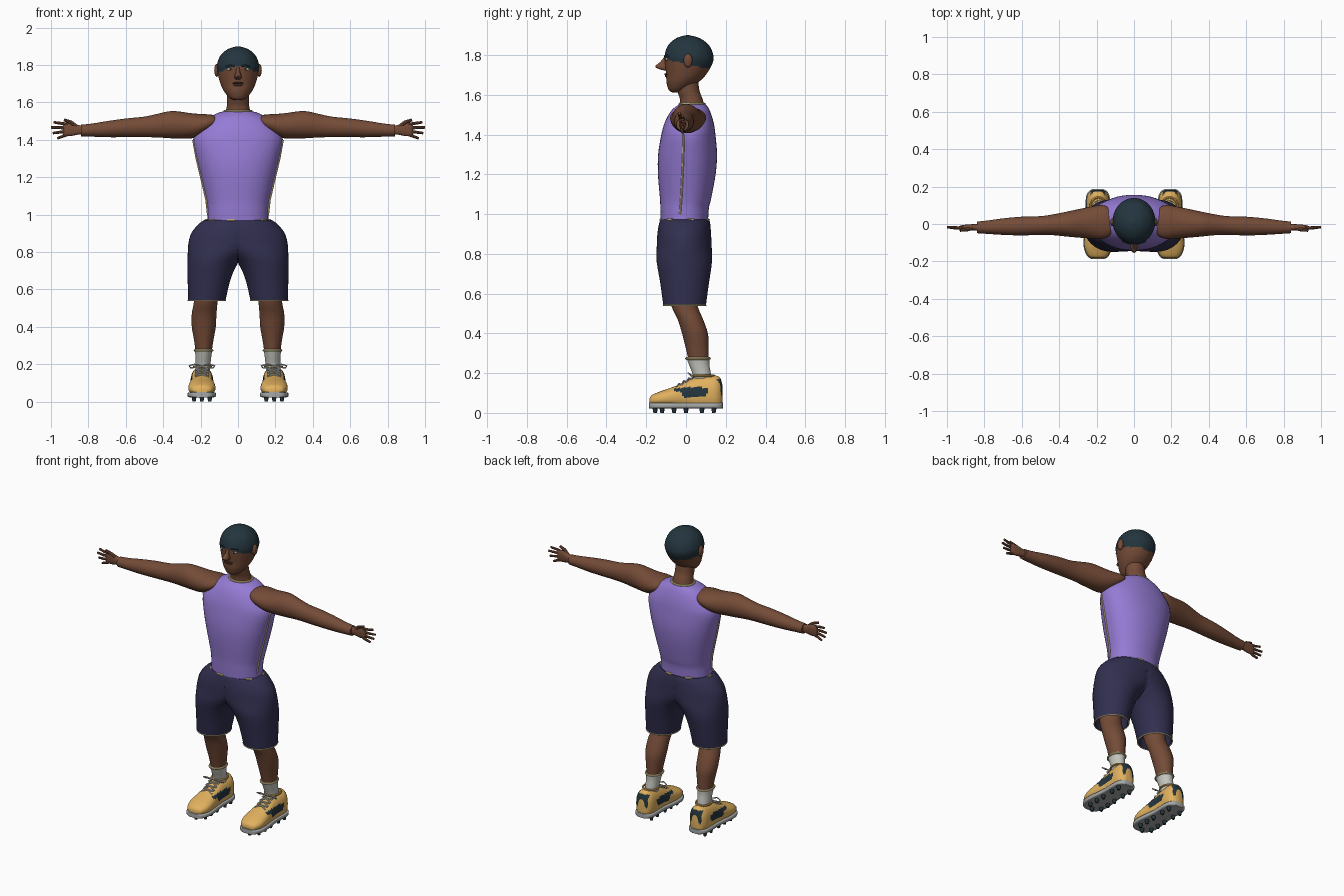
import bpy, bmesh, math
from mathutils import Matrix, Vector

if "Cube" in bpy.data.objects:
    bpy.data.objects.remove(bpy.data.objects["Cube"])


def material(name, r, g, b):
    m = bpy.data.materials.new(name)
    m.diffuse_color = [((c / 255 + 0.055) / 1.055) ** 2.4 for c in (r, g, b)] + [1]
    m.use_nodes = True
    m.node_tree.nodes["Principled BSDF"].inputs["Base Color"].default_value = m.diffuse_color
    return m


SKIN = material("brown skin", 116, 75, 55)
PURPLE = material("purple cloth", 149, 123, 212)
NAVY = material("navy cloth", 49, 47, 79)
DARK = material("dark slate", 36, 53, 62)
CREAM = material("cream trim", 224, 206, 152)
SOCK = material("sock grey", 196, 196, 190)
GOLD = material("golden leather", 225, 177, 95)
SOLE = material("sole grey", 165, 168, 166)
LIP = material("dark lip", 72, 42, 34)
WHITE = material("eye white", 205, 200, 190)


def finish(name, bm, mats, mirror):
    me = bpy.data.meshes.new(name)
    bm.to_mesh(me)
    bm.free()
    ob = bpy.data.objects.new(name, me)
    bpy.context.collection.objects.link(ob)
    for m in mats:
        me.materials.append(m)
    if mirror:
        ob.modifiers.new("Mirror", 'MIRROR')
    return ob


def smooth_rows(rows, k):
    """Catmull-Rom interpolation of section rows."""
    out = []
    for i in range(len(rows) - 1):
        p0, p1 = rows[max(i - 1, 0)], rows[i]
        p2, p3 = rows[i + 1], rows[min(i + 2, len(rows) - 1)]
        for j in range(k):
            t = j / k
            out.append([0.5 * (2 * b + (c - a) * t + (2 * a - 5 * b + 4 * c - d) * t * t
                               + (3 * b - a - 3 * c + d) * t ** 3)
                        for a, b, c, d in zip(p0, p1, p2, p3)])
    return out + [list(rows[-1])]


def loft(name, rows, mats, axis='z', n=32, k=4, p=2, low=None, rule=None,
         mirror=False, recess=0):
    """Rows are (position, centre a, centre b, radius a, radius b) along an axis."""
    rows = smooth_rows(rows, k)
    if recess:
        t, a, b, ra, rb = rows[-1]
        rows += [[t, a, b, ra * .93, rb * .93], [t + recess, a, b, ra * .85, rb * .85]]
    bm = bmesh.new()
    rings = []
    for t, a, b, ra, rb in rows:
        ring = []
        for i in range(n):
            c, s = math.cos(math.tau * i / n), math.sin(math.tau * i / n)
            u = a + ra * math.copysign(abs(c) ** (2 / p), c)
            v = b + rb * math.copysign(abs(s) ** (2 / p), s)
            if axis == 'z' and low is not None:
                u = max(u, low)
            if axis == 'y' and low is not None:
                v = max(v, low)
            ring.append(bm.verts.new({'z': (u, v, t), 'x': (t, u, v), 'y': (u, t, v)}[axis]))
        rings.append(ring)
    for r, q in zip(rings, rings[1:]):
        for i in range(n):
            bm.faces.new((r[i], r[(i + 1) % n], q[(i + 1) % n], q[i]))
    bm.faces.new(rings[0])
    bm.faces.new(rings[-1])
    bmesh.ops.recalc_face_normals(bm, faces=bm.faces)
    if axis == 'z' and low is not None:
        flat = [f for f in bm.faces if all(abs(v.co.x - low) < 1e-5 for v in f.verts)]
        bmesh.ops.delete(bm, geom=flat, context='FACES')
    for f in bm.faces:
        f.smooth = True
        if rule:
            f.material_index = rule(f.calc_center_median())
    return finish(name, bm, mats, mirror)


def ball(name, loc, scale, mat, mirror=False):
    bm = bmesh.new()
    bmesh.ops.create_uvsphere(bm, u_segments=16, v_segments=10, radius=1,
                              matrix=Matrix.Translation(loc) @ Matrix.Diagonal((*scale, 1)))
    return finish(name, bm, [mat], mirror)


def tube(name, pts, r, mat, cyclic=False, mirror=False, taper=1):
    cu = bpy.data.curves.new(name, 'CURVE')
    cu.dimensions = '3D'
    cu.bevel_depth, cu.bevel_resolution, cu.use_fill_caps = r, 2, True
    sp = cu.splines.new('POLY')
    sp.points.add(len(pts) - 1)
    for i, (q, co) in enumerate(zip(sp.points, pts)):
        q.co = (*co, 1)
        q.radius = 1 + (taper - 1) * i / (len(pts) - 1)
    sp.use_cyclic_u = cyclic
    tmp = bpy.data.objects.new(name + "_path", cu)
    bpy.context.collection.objects.link(tmp)
    me = bpy.data.meshes.new_from_object(tmp.evaluated_get(bpy.context.evaluated_depsgraph_get()))
    bm = bmesh.new()
    bm.from_mesh(me)
    bpy.data.objects.remove(tmp)
    bpy.data.meshes.remove(me)
    for f in bm.faces:
        f.material_index = 0
    return finish(name, bm, [mat], mirror)


def hoop(name, x, y, z, rx, ry, r, mat, mirror=False):
    pts = [(x + rx * math.cos(math.tau * i / 32), y + ry * math.sin(math.tau * i / 32), z)
           for i in range(32)]
    return tube(name, pts, r, mat, True, mirror)


# Head with a close hair cap
def hair_rule(c):
    line = 1.755 - 0.22 * c.y
    if c.y < 0:
        line += max(0, 0.018 * (1 - abs(c.x) / 0.07))
    return int(c.z > line)


loft("head", [(1.612, 0, -.05, .02, .02), (1.625, 0, -.043, .046, .044), (1.66, 0, -.02, .075, .078),
              (1.70, 0, 0, .094, .1), (1.76, 0, .014, .11, .12), (1.80, 0, .015, .113, .122),
              (1.85, 0, .013, .094, .102), (1.885, 0, .01, .054, .058), (1.90, 0, .008, .006, .006)],
     [SKIN, DARK], n=48, k=7, rule=hair_rule)
loft("neck", [(1.68, 0, .005, .06, .055), (1.62, 0, .012, .058, .056), (1.58, 0, .026, .06, .057),
              (1.54, 0, .032, .068, .062)], [SKIN])
loft("nose", [(1.79, 0, -.1, .008, .01), (1.765, 0, -.112, .011, .018), (1.742, 0, -.122, .018, .033),
              (1.728, 0, -.112, .017, .02), (1.722, 0, -.1, .008, .008)], [SKIN], n=16)
ball("ear", (.113, .01, 1.772), (.014, .022, .035), SKIN, True)
ball("eye", (.042, -.096, 1.778), (.019, .007, .007), WHITE, True)
ball("pupil", (.041, -.101, 1.778), (.006, .004, .006), DARK, True)
tube("eyebrow", [(.018, -.107, 1.793), (.042, -.101, 1.799), (.066, -.086, 1.793)], .004, DARK, mirror=True)
ball("upper_lip", (0, -.098, 1.703), (.03, .011, .006), LIP)
ball("lower_lip", (0, -.095, 1.693), (.025, .011, .006), SKIN)

# Sleeveless shirt with collar and side seams
loft("shirt", [(1.552, 0, .032, .072, .06), (1.545, 0, .03, .105, .075), (1.515, 0, .022, .16, .1),
               (1.46, 0, .016, .212, .123), (1.40, 0, .012, .24, .136), (1.30, 0, .008, .222, .148),
               (1.20, 0, .004, .198, .145), (1.08, 0, -.002, .17, .129), (1.03, 0, -.007, .163, .122),
               (.965, 0, -.008, .162, .119)], [PURPLE], n=48, p=2.15)
hoop("collar", 0, .031, 1.553, .071, .062, .007, CREAM)
tube("side_seam", [(.24, -.012, 1.40), (.222, -.014, 1.30), (.198, -.018, 1.20),
                   (.17, -.024, 1.08), (.161, -.03, 1.0)], .005, CREAM, mirror=True)

# Shorts: two half shells meeting at the centre plane
loft("shorts", [(.972, 0, -.006, .178, .122), (.95, .005, -.007, .205, .129), (.90, .03, -.009, .22, .135),
                (.84, .062, -.009, .204, .138), (.78, .112, -.009, .157, .14), (.73, .138, -.008, .132, .135),
                (.65, .155, -.007, .114, .122), (.54, .167, -.007, .1, .107)],
     [NAVY], n=48, low=0, mirror=True, recess=.09)
hoop("shorts_hem", .167, -.007, .541, .099, .106, .004, CREAM, True)
for i, deg in enumerate((-103, -38, 15, 75, 120, 175, 215)):
    arc = [math.radians(deg + d) for d in (-7, 0, 7)]
    tube("waist_trim_%d" % i, [(.172 * math.cos(a), -.007 + .121 * math.sin(a), .971) for a in arc],
         .007, CREAM)

# Legs and socks
loft("leg", [(.64, .168, -.022, .066, .07), (.54, .172, -.008, .063, .066), (.47, .181, .022, .066, .064),
             (.40, .183, .045, .064, .065), (.33, .183, .056, .052, .058), (.26, .184, .064, .042, .05)],
     [SKIN], mirror=True)
loft("sock", [(.278, .184, .06, .047, .058), (.24, .185, .067, .042, .051), (.19, .187, .08, .039, .046),
              (.13, .19, .085, .038, .044)], [SOCK], mirror=True)
hoop("sock_band", .184, .06, .274, .046, .058, .007, CREAM, True)


# Shoes with dark side and heel patches
def shoe_rule(c):
    dy, dz = c.y - .045, c.z - .102 - .1 * (c.y - .045)
    side = (dy / .068) ** 2 + (dz / .027) ** 2 < 1
    tail = -.06 < c.y < .02 and abs(c.z - .116) < .011 + .1 * (c.y + .02)
    heel = c.y > .155 and .09 < c.z < .17 and abs(c.x - .193) < .04
    return int(side or tail or heel)


profile = [(-.183, .03, .075), (-.17, .052, .09), (-.13, .07, .108), (-.08, .072, .125), (-.02, .065, .148),
           (.03, .06, .172), (.08, .061, .183), (.14, .06, .188), (.17, .046, .178), (.183, .025, .14)]
loft("shoe", [(y, .193, .05 + .35 * (h - .05), r, .65 * (h - .05)) for y, r, h in profile],
     [GOLD, DARK], axis='y', n=48, k=6, p=2.3, low=.048, rule=shoe_rule, mirror=True)
loft("sole", [(y * 1.02, .193, .037, r + .004, .015) for y, r, h in profile],
     [SOLE], axis='y', p=5, mirror=True)
hoop("shoe_opening", .19, .088, .187, .045, .053, .006, GOLD, True)
studs = [(sx, y) for y in (-.12, -.06, 0, .08, .14) for sx in (-.042, .042)] + [(0, -.155)]
bm = bmesh.new()
for sx, y in studs:
    bmesh.ops.create_cone(bm, cap_ends=True, segments=10, radius1=.009, radius2=.014, depth=.028,
                          matrix=Matrix.Translation((.193 + sx, y, .014)))
finish("studs", bm, [DARK], True)

# Laces and bow loops
for i in range(4):
    y, z = -.045 + i * .025, .139 + i * .014
    for s in (-1, 1):
        tube("lace_%d_%s" % (i, "in" if s < 0 else "out"),
             [(.193 - s * .036, y, z - .008), (.193, y + .01, z + .008), (.193 + s * .036, y + .02, z + .004)],
             .0045, SOCK, mirror=True)
for s in (-1, 1):
    tube("bow_loop_%s" % ("in" if s < 0 else "out"),
         [(.193 + s * d, y, z) for d, y, z in ((0, .025, .19), (.04, .012, .2), (.068, .02, .192),
                                               (.06, .035, .18), (.03, .034, .185))],
         .004, SOCK, cyclic=True, mirror=True)

# Outstretched arms
loft("arm", [(.113, .01, 1.505, .035, .016), (.128, .01, 1.498, .07, .034), (.17, .011, 1.487, .09, .05),
             (.24, .007, 1.475, .084, .066), (.35, 0, 1.481, .068, .073), (.43, -.004, 1.476, .056, .063),
             (.50, -.008, 1.469, .05, .055), (.60, -.011, 1.464, .05, .05), (.70, -.014, 1.457, .044, .043),
             (.78, -.017, 1.452, .036, .035), (.84, -.018, 1.45, .031, .031)],
     [SKIN], axis='x', mirror=True)

# Hands with spread fingers and thumb
loft("palm", [(.825, -.018, 1.452, .017, .022), (.86, -.018, 1.454, .017, .027),
              (.895, -.018, 1.456, .015, .036), (.925, -.018, 1.456, .011, .034),
              (.935, -.018, 1.456, .006, .028)], [SKIN], axis='x', n=20, p=2.4, mirror=True)
fingers = {"index": (1.482, .985, 1.494), "middle": (1.464, 1.0, 1.466),
           "ring": (1.447, .99, 1.436), "little": (1.431, .965, 1.408)}
for label, (z0, x1, z1) in fingers.items():
    tube(label + "_finger", [(.905, -.018, z0), ((.905 + x1) / 2, -.022, (z0 + z1) / 2), (x1, -.016, z1)],
         .0095, SKIN, mirror=True, taper=.7)
tube("thumb", [(.862, -.02, 1.468), (.893, -.03, 1.494), (.93, -.034, 1.507)], .012, SKIN,
     mirror=True, taper=.65)

# Smooth shading with crisp edges
for ob in bpy.context.scene.objects:
    ob.select_set(True)
    bpy.context.view_layer.objects.active = ob
bpy.ops.object.shade_smooth_by_angle(angle=math.radians(40))
